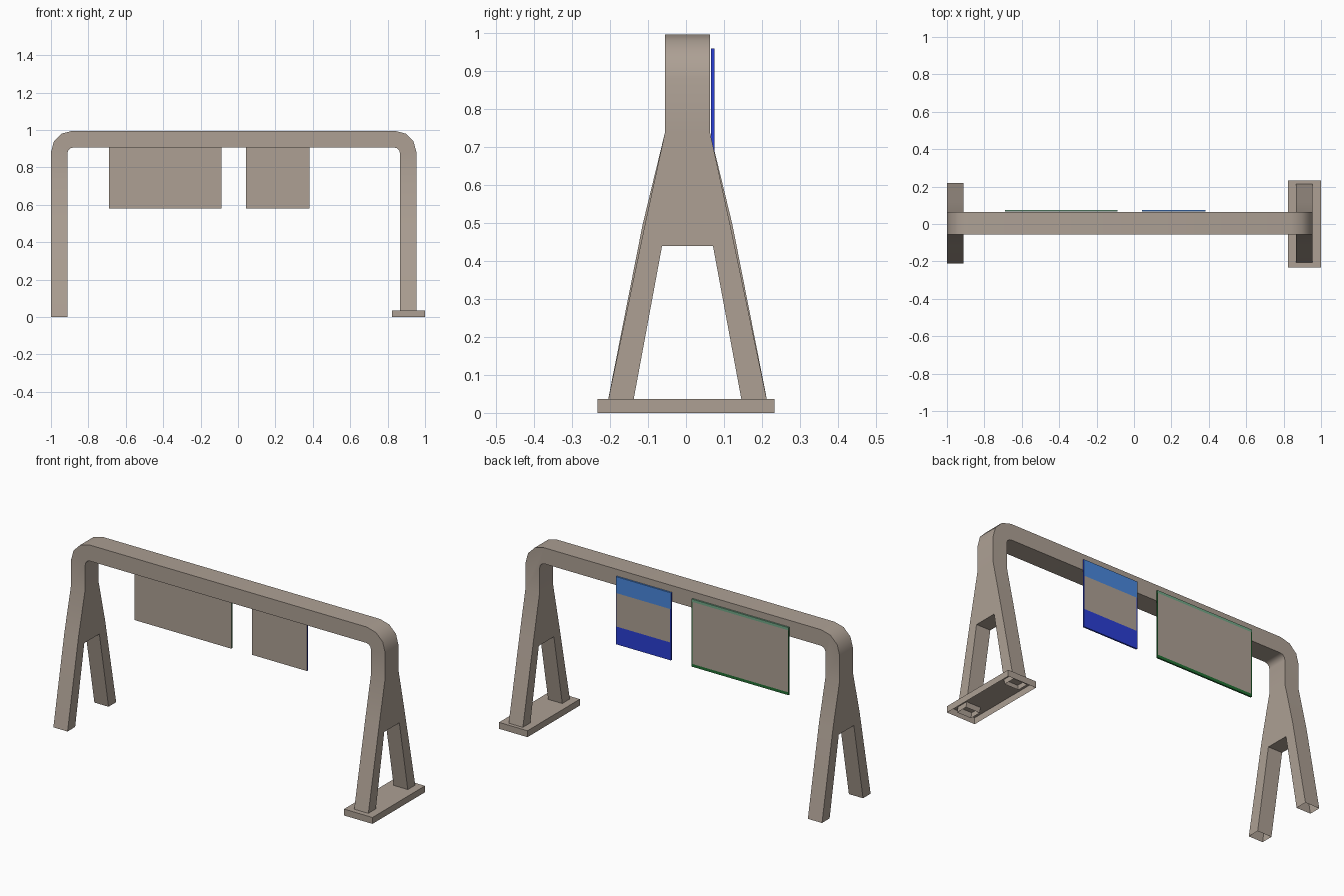
import bpy, bmesh, math

if "Cube" in bpy.data.objects:
    bpy.data.objects.remove(bpy.data.objects["Cube"])


def srgb(r, g, b):
    return tuple(((c / 255 + 0.055) / 1.055) ** 2.4 for c in (r, g, b)) + (1.0,)


def material(name, rgb):
    m = bpy.data.materials.new(name)
    m.diffuse_color = srgb(*rgb)
    m.use_nodes = True
    m.node_tree.nodes["Principled BSDF"].inputs["Base Color"].default_value = m.diffuse_color
    return m


GREY = material("warm grey", (173, 160, 148))
LIGHT_BLUE = material("light blue", (74, 136, 220))
DARK_BLUE = material("dark blue", (42, 62, 212))
LIGHT_GREEN = material("light green", (114, 168, 136))
DARK_GREEN = material("dark green", (34, 112, 52))


def finish(name, bm, mats):
    me = bpy.data.meshes.new(name)
    bm.to_mesh(me)
    bm.free()
    for m in mats:
        me.materials.append(m)
    ob = bpy.data.objects.new(name, me)
    bpy.context.collection.objects.link(ob)
    return ob


def prism(bm, outline, place, lo, hi, skip=()):
    """Extrude an outline between lo and hi, leaving the skipped edges open."""
    a = [bm.verts.new(place(u, v, lo)) for u, v in outline]
    b = [bm.verts.new(place(u, v, hi)) for u, v in outline]
    n = len(outline)
    faces = [bm.faces.new(a[::-1]), bm.faces.new(b)]
    for i in range(n):
        if i not in skip:
            j = (i + 1) % n
            faces.append(bm.faces.new((a[i], a[j], b[j], b[i])))
    # turn the far cap, and everything with it, outwards
    faces[1].normal_update()
    if faces[1].normal.dot(b[0].co - a[0].co) < 0:
        bmesh.ops.reverse_faces(bm, faces=faces)


# Frame: rounded top beam with the upper ends of both legs
frame = bmesh.new()
Y0, Y1, JOINT = -0.055, 0.063, 0.74
XC = -0.023


def arch(half, top, radius):
    pts = [(XC - half, JOINT)]
    for side in (-1, 1):
        for k in range(4):
            t = math.radians(30 * k)
            c, s = (math.cos(t), math.sin(t)) if side < 0 else (math.sin(t), math.cos(t))
            pts.append((XC + side * (half - radius + radius * c), top - radius + radius * s))
    return pts + [(XC + half, JOINT)]


outer, inner = arch(0.977, 0.996, 0.115), arch(0.889, 0.906, 0.03)
U = outer + inner[::-1]
prism(frame, U, lambda u, v, w: (u, w, v), Y0, Y1, skip=(len(outer) - 1, len(U) - 1))


# Frame: A-shaped legs, open at the feet
def leg(x0, x1, foot, kink):
    mid = 0.004
    reach = 0.209 + (0.035 - foot) * 0.2
    gap = 0.142 + (0.035 - foot) * 0.185
    half = [(0.059, JOINT), (kink, 0.497), (reach, foot), (gap, foot), (0.067, 0.44)]
    pts = [(mid + y, z) for y, z in half] + [(mid - y, z) for y, z in half[::-1]]
    prism(frame, pts, lambda u, v, w: (w, u, v), x0, x1, skip=(2, 6, 9))


leg(-1.0, -0.912, 0.0, 0.118)
leg(0.866, 0.954, 0.008, 0.112)
bmesh.ops.remove_doubles(frame, verts=frame.verts[:], dist=0.002)
ob = finish("gantry_frame", frame, [GREY])
ob.select_set(True)
bpy.context.view_layer.objects.active = ob
bpy.ops.object.shade_smooth_by_angle(angle=math.radians(35))

# Base plate under the right leg, hollow underneath
base = bmesh.new()
prism(base, [(0.823, 0), (1.0, 0), (1.0, 0.036), (0.823, 0.036)],
      lambda u, v, w: (u, w, v), -0.233, 0.233, skip=(0,))
finish("right_base", base, [GREY])


# Hanging sign panels: grey faces, coloured bands and edges at the back
def sign(name, x0, x1, low_band, high_band, light, dark, margin=0.004):
    z0, z1, y0, y1 = 0.58, 0.96, 0.066, 0.075
    bm = bmesh.new()
    bmesh.ops.create_cube(bm, size=1)
    for v in bm.verts:
        v.co = (x0 if v.co.x < 0 else x1, y0 if v.co.y < 0 else y1, z0 if v.co.z < 0 else z1)
    cuts = [((0, 0, z0 + low_band), (0, 0, 1)), ((0, 0, z1 - high_band), (0, 0, 1)),
            ((x0 + margin, 0, 0), (1, 0, 0)), ((x1 - margin, 0, 0), (1, 0, 0))]
    for co, no in cuts:
        bmesh.ops.bisect_plane(bm, geom=bm.verts[:] + bm.edges[:] + bm.faces[:],
                               plane_co=co, plane_no=no)
    bm.normal_update()
    for f in bm.faces:
        c, n = f.calc_center_median(), f.normal
        if n.y < -0.5:
            f.material_index = 0
        elif abs(n.x) > 0.5:
            f.material_index = 2
        elif c.z > z1 - high_band:
            f.material_index = 1
        elif c.z < z0 + low_band or not x0 + margin < c.x < x1 - margin:
            f.material_index = 2
    finish(name, bm, [GREY, light, dark])


sign("large_sign", -0.69, -0.088, 0.016, 0.015, LIGHT_GREEN, DARK_GREEN)
sign("small_sign", 0.042, 0.383, 0.10, 0.092, LIGHT_BLUE, DARK_BLUE)
